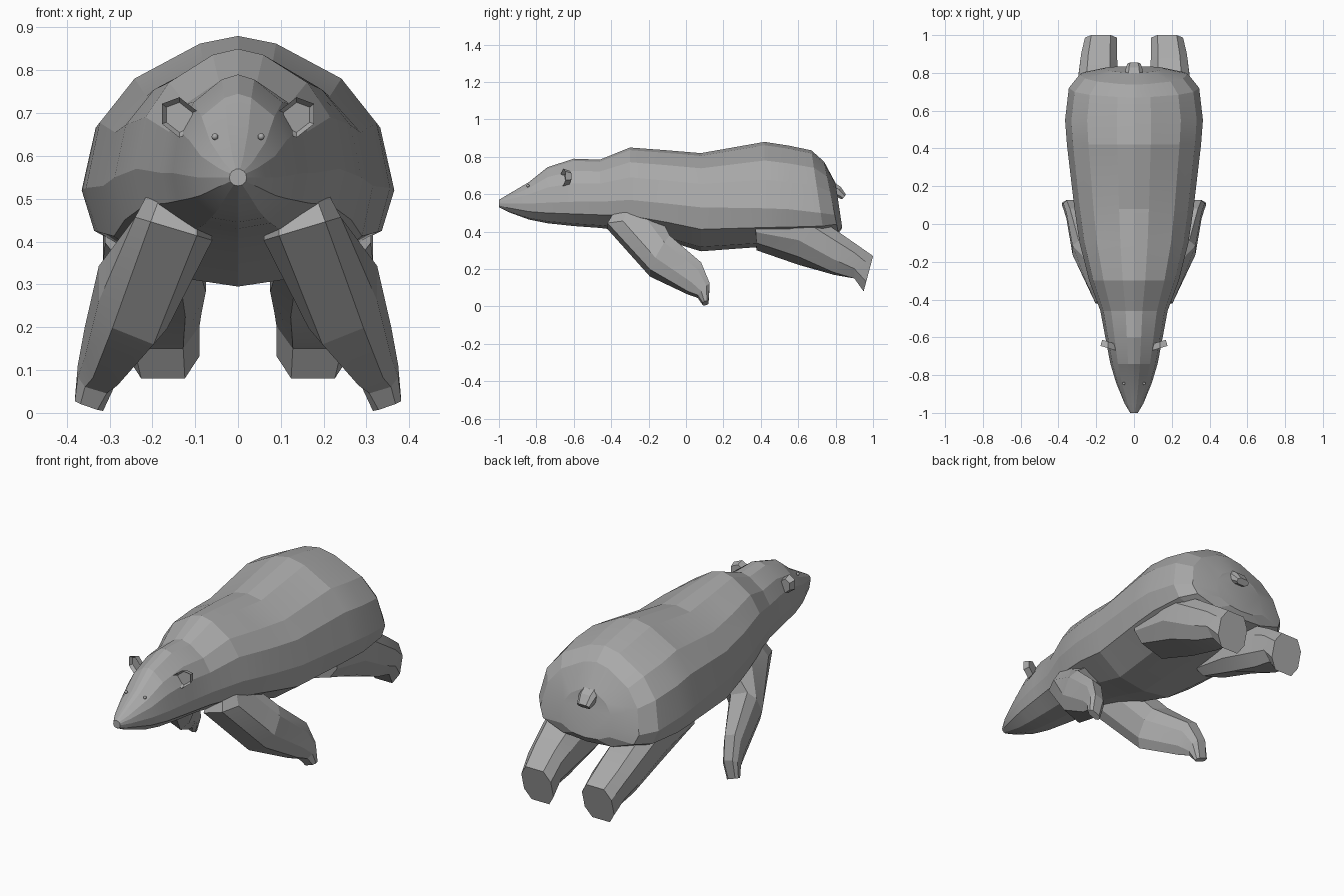
import bpy
import bmesh
from math import cos, sin, radians
from mathutils import Vector

if "Cube" in bpy.data.objects:
    bpy.data.objects.remove(bpy.data.objects["Cube"])

# One plain grey for the whole animal
fur = bpy.data.materials.new("grey fur")
fur.use_nodes = True
fur.diffuse_color = (0.4, 0.4, 0.4, 1)
fur.node_tree.nodes["Principled BSDF"].inputs["Base Color"].default_value = (0.4, 0.4, 0.4, 1)


def finish(name, bm, angle=14):
    """Turn a bmesh into a shaded object."""
    bmesh.ops.recalc_face_normals(bm, faces=bm.faces)
    mesh = bpy.data.meshes.new(name)
    bm.to_mesh(mesh)
    bm.free()
    mesh.materials.append(fur)
    obj = bpy.data.objects.new(name, mesh)
    bpy.context.collection.objects.link(obj)
    bpy.ops.object.select_all(action='DESELECT')
    obj.select_set(True)
    bpy.context.view_layer.objects.active = obj
    bpy.ops.object.shade_smooth_by_angle(angle=radians(angle))
    return obj


def loft(name, rings):
    """Skin a list of equal-length rings and cap both ends."""
    bm = bmesh.new()
    loops = [[bm.verts.new(p) for p in ring] for ring in rings]
    n = len(loops[0])
    for a, b in zip(loops, loops[1:]):
        for i in range(n):
            j = (i + 1) % n
            bm.faces.new((a[i], a[j], b[j], b[i]))
    bm.faces.new(loops[0])
    bm.faces.new(loops[-1])
    return finish(name, bm)


# Half outline of the trunk: fraction of width, fraction above or below the widest line
OUTLINE = [(0, 1), (.25, .95), (.68, .72), (.91, .43), (1, 0), (.92, -.5), (.5, -.9), (0, -1)]


def trunk_ring(y, top, mid, bottom, width, slant=0):
    half = []
    for fx, fz in OUTLINE:
        dz = fz * (top - mid if fz > 0 else mid - bottom)
        half.append(Vector((fx * width, y - slant * dz, mid + dz)))
    return half + [Vector((-p.x, p.y, p.z)) for p in half[-2:0:-1]]


# Head and body in one skin, nose tip to rump
loft("body", [trunk_ring(*s) for s in (
    (-1.0, .57, .55, .53, .02),
    (-.95, .60, .55, .505, .05),
    (-.84, .665, .55, .465, .095),
    (-.74, .745, .555, .445, .125),
    (-.60, .79, .56, .43, .152),
    (-.46, .785, .56, .42, .178),
    (-.30, .85, .57, .40, .237),
    (-.10, .835, .55, .35, .288),
    (.08, .82, .53, .295, .315),
    (.42, .88, .525, .32, .355),
    (.55, .86, .52, .33, .365),
    (.72, .835, .50, .36, .345, .15),
    (.795, .775, .49, .39, .285, .2),
    (.825, .66, .49, .42, .15, .15),
)])


def limb_ring(x, y, z, half_width, half_thick, angle, lean, side):
    """Eight-sided limb section; angle tips it in side view, lean tips it sideways."""
    u = Vector((half_width, 0, lean * half_width))
    v = Vector((0, cos(radians(angle)), sin(radians(angle)))) * half_thick
    corners = [(1, .45), (.6, 1), (-.6, 1), (-1, .45), (-1, -.45), (-.6, -1), (.6, -1), (1, -.45)]
    ring = [Vector((x, y, z)) + u * a + v * b for a, b in corners]
    return [Vector((p.x * side, p.y, p.z)) for p in ring]


FORELEG = [
    (.13, -.25, .54, .06, .11, 0, .2),
    (.15, -.27, .43, .09, .15, 0, .3),
    (.245, -.14, .27, .08, .105, 60, .4),
    (.31, .045, .15, .048, .085, 65, .3),
    (.332, .095, .085, .042, .045, 45, .3),
    (.348, .105, .018, .033, .016, 15, .35),
]
HINDLEG = [
    (.20, .37, .40, .11, .08, 95, .3),
    (.195, .60, .38, .12, .135, 90, .3),
    (.19, .78, .30, .105, .125, 95, .1),
    (.185, .90, .245, .095, .095, 90, 0),
    (.175, .975, .175, .085, .098, 75, 0),
]

for side, label in ((1, "left"), (-1, "right")):
    loft(label + "_front_leg", [limb_ring(*s, side) for s in FORELEG])
    loft(label + "_hind_leg", [limb_ring(*s, side) for s in HINDLEG])

    # Cupped ear facing forward
    bm = bmesh.new()
    bmesh.ops.create_cone(bm, cap_ends=True, segments=6, radius1=.036, radius2=.047, depth=.035)
    front = max(bm.faces, key=lambda f: f.normal.z)
    bmesh.ops.inset_region(bm, faces=[front], thickness=.012)
    bmesh.ops.translate(bm, verts=front.verts, vec=(0, 0, -.018))
    for v in bm.verts:
        x, y, z = v.co
        v.co = (side * (.137 + x), -.64 - z + .3 * x, .69 + y + .2 * x)
    finish(label + "_ear", bm)

    # Bead eye
    bm = bmesh.new()
    bmesh.ops.create_icosphere(bm, subdivisions=2, radius=.008)
    bmesh.ops.translate(bm, verts=bm.verts, vec=(side * .054, -.845, .645))
    finish(label + "_eye", bm, 40)

# Nose pad
bm = bmesh.new()
bmesh.ops.create_uvsphere(bm, u_segments=8, v_segments=5, radius=1)
for v in bm.verts:
    v.co = (v.co.x * .028, -.974 + v.co.y * .026, .55 + v.co.z * .02)
finish("nose", bm)

# Stubby tail
loft("tail", [limb_ring(*s, 0, 1) for s in (
    (0, .75, .645, .05, .04, 60),
    (0, .81, .615, .045, .03, 55),
    (0, .845, .585, .035, .016, 50),
)])
